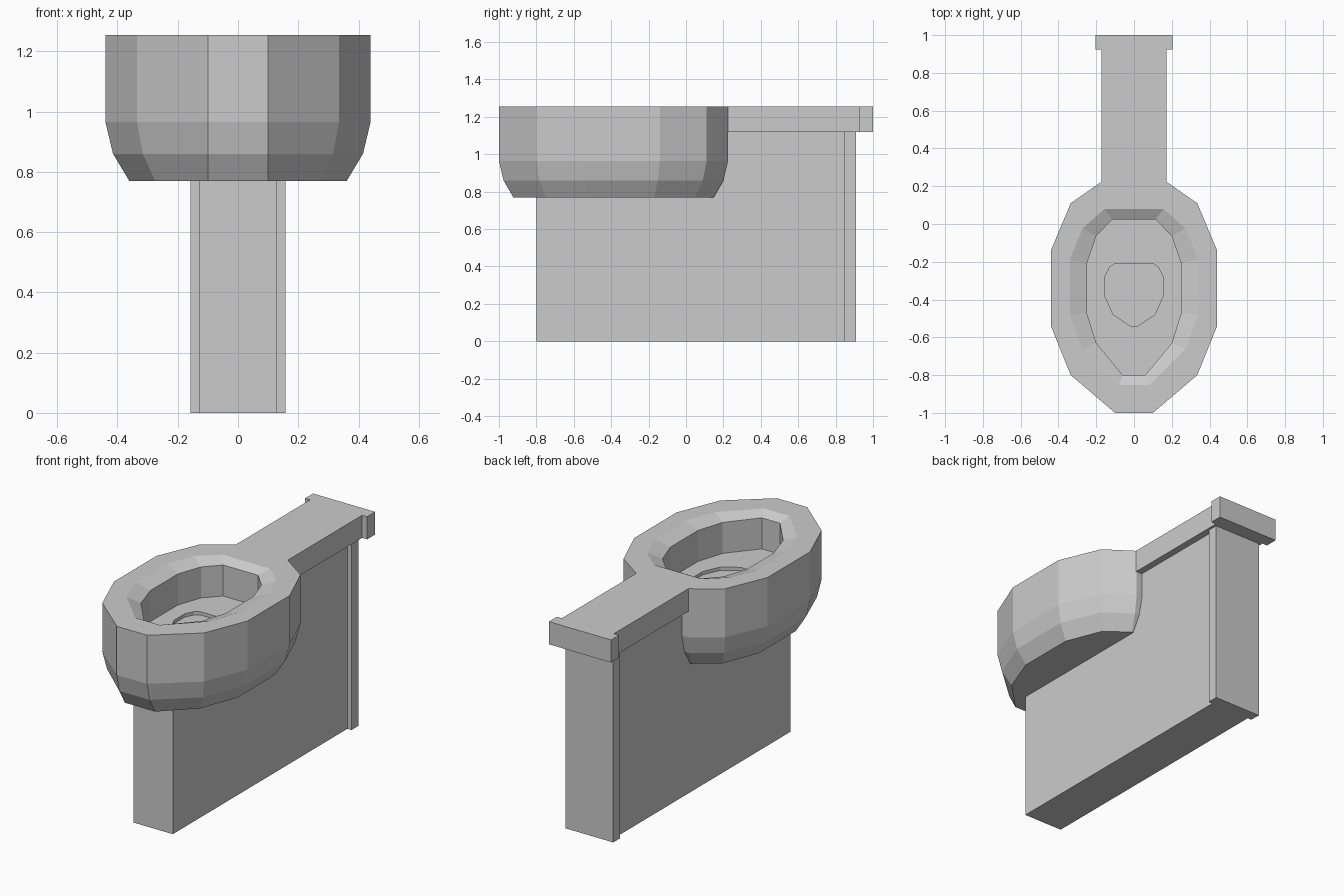
import bpy, bmesh

if "Cube" in bpy.data.objects:
    bpy.data.objects.remove(bpy.data.objects["Cube"], do_unlink=True)

grey = bpy.data.materials.new("light_grey")
grey.use_nodes = True
colour = (0.6, 0.6, 0.6, 1)
grey.diffuse_color = colour
grey.node_tree.nodes["Principled BSDF"].inputs["Base Color"].default_value = colour

MID_Y = -0.39
RIM_Z = 1.255


def finish(bm, name):
    bmesh.ops.recalc_face_normals(bm, faces=bm.faces)
    mesh = bpy.data.meshes.new(name)
    bm.to_mesh(mesh)
    bm.free()
    mesh.materials.append(grey)
    obj = bpy.data.objects.new(name, mesh)
    bpy.context.collection.objects.link(obj)
    return obj


def side_slab(name, half_width, profile):
    """Extrude a (y, z) profile symmetrically across x."""
    bm = bmesh.new()
    face = bm.faces.new([bm.verts.new((-half_width, y, z)) for y, z in profile])
    moved = bmesh.ops.extrude_face_region(bm, geom=[face])["geom"]
    verts = [v for v in moved if isinstance(v, bmesh.types.BMVert)]
    bmesh.ops.translate(bm, verts=verts, vec=(2 * half_width, 0, 0))
    return finish(bm, name)


def block(name, half_width, y0, y1, z0, z1):
    return side_slab(name, half_width, [(y0, z0), (y1, z0), (y1, z1), (y0, z1)])


def scaled(half, sx, sy, keep_front=False):
    """Scale a half outline about the bowl centre."""
    return [(x if keep_front and i == 0 else x * sx, MID_Y + (y - MID_Y) * sy)
            for i, (x, y) in enumerate(half)]


def loft(name, levels):
    """Join mirrored half outlines at successive heights and cap both ends."""
    bm = bmesh.new()
    rings = []
    for half, z in levels:
        outline = half + [(-x, y) for x, y in reversed(half)]
        rings.append([bm.verts.new((x, y, z)) for x, y in outline])
    for a, b in zip(rings, rings[1:]):
        for i in range(len(a)):
            j = (i + 1) % len(a)
            bm.faces.new((a[i], a[j], b[j], b[i]))
    bm.faces.new(rings[0])
    bm.faces.new(rings[-1])
    return finish(bm, name)


# Half outlines run from the front to the back
outer = [(0.1, -1), (0.335, -0.8), (0.44, -0.54),
         (0.44, -0.14), (0.335, 0.11), (0.17, 0.225)]
lip = [(0.06, -0.8), (0.2, -0.63), (0.25, -0.47),
       (0.25, -0.21), (0.2, -0.065), (0.115, 0.025)]
drain = [(0.02, -0.54), (0.11, -0.48), (0.155, -0.38),
         (0.155, -0.28), (0.13, -0.23), (0.1, -0.21)]

# Bowl: tapered outside, flat rim, sloped lip, upright inner wall and drain
loft("bowl", [
    (scaled(outer, 0.82, 0.875, True), 0.77),
    (scaled(outer, 0.943, 0.96, True), 0.86),
    (outer, 0.965),
    (outer, RIM_Z),
    (scaled(lip, 1.36, 1.13), RIM_Z),
    (lip, 1.225),
    (lip, 1.04),
    (drain, 1.04),
    (drain, 1.02),
])

# Pedestal wall, stepped down under the bowl
side_slab("pedestal", 0.13, [(-0.8, 0), (0.845, 0), (0.845, 1.12),
                             (0.12, 1.12), (0.12, 0.8), (-0.8, 0.8)])
block("rear_panel", 0.157, 0.845, 0.91, 0, 1.12)

# Top shelf behind the bowl and its wider end bar
block("shelf", 0.172, 0.18, 0.925, 1.12, RIM_Z)
block("end_bar", 0.205, 0.925, 1, 1.12, RIM_Z)
